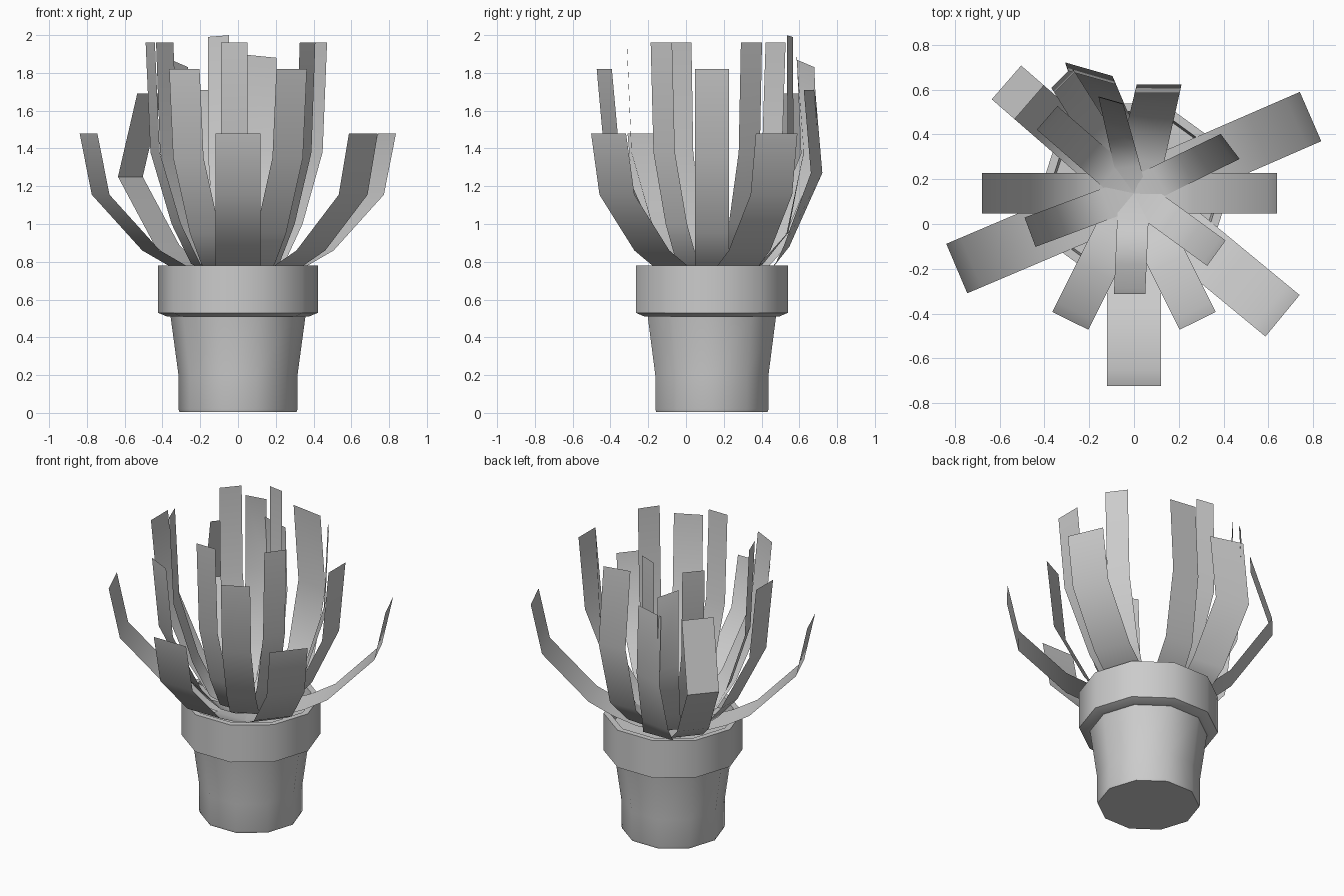
import bpy, bmesh, math
from mathutils import Vector

if "Cube" in bpy.data.objects:
    bpy.data.objects.remove(bpy.data.objects["Cube"])

CENTRE = Vector((0, 0.137, 0))


def finish(bm, name, angle=40):
    bmesh.ops.remove_doubles(bm, verts=bm.verts, dist=1e-5)
    me = bpy.data.meshes.new(name)
    bm.to_mesh(me)
    bm.free()
    ob = bpy.data.objects.new(name, me)
    bpy.context.collection.objects.link(ob)
    bpy.ops.object.select_all(action='DESELECT')
    ob.select_set(True)
    bpy.context.view_layer.objects.active = ob
    bpy.ops.object.shade_smooth_by_angle(angle=math.radians(angle))
    return ob


def lathe(name, profile, sides=10):
    bm = bmesh.new()
    rings = []
    for r, z in profile:
        rings.append([bm.verts.new(CENTRE + Vector((
            r * math.cos(2 * math.pi * i / sides),
            r * math.sin(2 * math.pi * i / sides), z))) for i in range(sides)])
    for a, b in zip(rings, rings[1:]):
        for i in range(sides):
            j = (i + 1) % sides
            bm.faces.new((a[i], a[j], b[j], b[i]))
    bm.faces.new(rings[0][::-1])
    bm.faces.new(rings[-1])
    return finish(bm, name)


def leaf(name, profile, angle, width, scale=1.0, twist=0, roll=0):
    """Flat strip following (radius, height) points; twist and roll grow to the tip."""
    bm = bmesh.new()
    a = math.radians(angle)
    rows = []
    for k, (r, z) in enumerate(profile):
        t = k / (len(profile) - 1)
        w = a + math.radians(twist) * min(1, t * 1.3)
        side = Vector((-math.sin(w), math.cos(w), roll * t * t)) * width / 2
        mid = CENTRE + Vector((math.cos(a) * r * scale, math.sin(a) * r * scale, z))
        rows.append((bm.verts.new(mid - side), bm.verts.new(mid + side)))
    for p, q in zip(rows, rows[1:]):
        bm.faces.new((p[0], p[1], q[1], q[0]))
    return finish(bm, name)


# Pot with a collar, hollow down to the soil
lathe("pot", [(0.31, 0.005), (0.315, 0.02), (0.315, 0.2), (0.357, 0.51),
              (0.375, 0.51), (0.423, 0.53), (0.423, 0.78), (0.385, 0.78),
              (0.375, 0.70)])

# Leaf side curves, from the centre of the pot to the tip
OUTER = [(0, 0.71), (0.2, 0.725), (0.35, 0.78), (0.50, 0.86), (0.79, 1.155), (0.86, 1.48)]
MIDDLE = [(0, 0.715), (0.15, 0.735), (0.27, 0.79), (0.41, 0.95), (0.62, 1.35), (0.67, 1.82)]
INNER = [(0, 0.72), (0.12, 0.74), (0.22, 0.79), (0.32, 1.0), (0.43, 1.38), (0.455, 1.96)]

# Outer leaves
for n, (ang, s) in enumerate([(-90, 1), (-39.5, 1), (23.5, 1), (203, 1)]):
    leaf(f"outer_leaf_{n + 1}", OUTER, ang, 0.24, s)
leaf("outer_leaf_5", OUTER[:3] + [(0.5, 0.89), (0.755, 1.25), (0.62, 1.69)], 139, 0.2)
leaf("outer_leaf_6", OUTER[:3] + [(0.42, 0.88), (0.59, 1.27), (0.55, 1.71)], 110, 0.22, twist=-36)

# Middle leaves
for n, (ang, s) in enumerate([(0, 0.955), (180, 1.015), (243.5, 0.95), (-63.5, 0.95)]):
    leaf(f"middle_leaf_{n + 1}", MIDDLE, ang, 0.18, s)
leaf("middle_leaf_5", MIDDLE[:4] + [(0.61, 1.36), (0.585, 1.85)], 122, 0.13, twist=13, roll=0.3)
leaf("middle_leaf_6", MIDDLE[:4] + [(0.5, 1.38), (0.46, 1.89)], 77, 0.2, twist=13, roll=0.1)

# Inner leaves
for n, (ang, s, tw) in enumerate([(-92.5, 0.99, 2), (-36, 1, 0), (26, 1.05, 11),
                                  (139, 1.13, 0), (200.5, 1.09, 0)]):
    leaf(f"inner_leaf_{n + 1}", INNER, ang, 0.14, s, tw)
leaf("inner_leaf_6", INNER[:5] + [(0.425, 1.995)], 104, 0.115, twist=-30, roll=-0.08)
